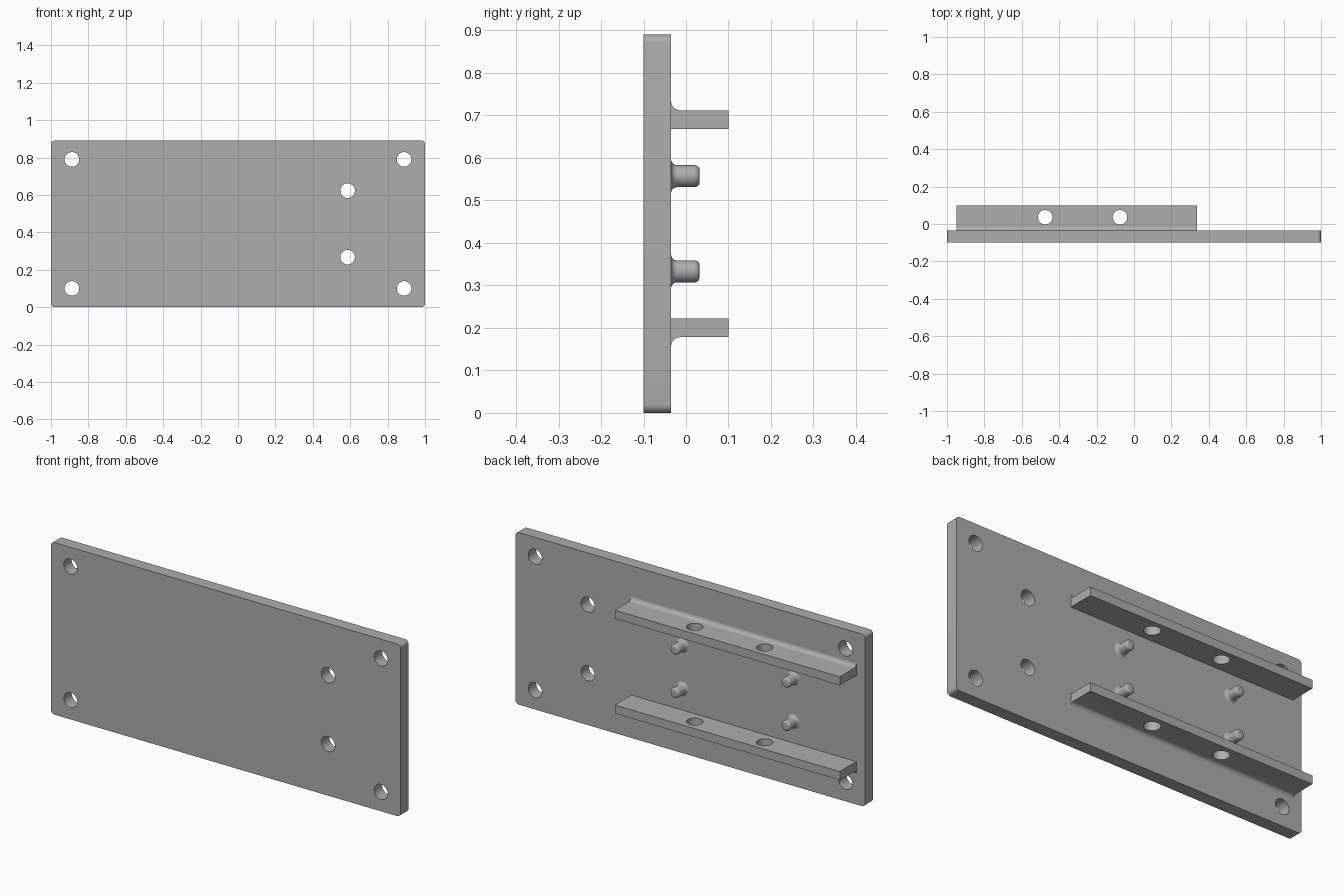
import bpy, bmesh
from math import pi, sin, cos
from mathutils import Matrix, Vector

cube = bpy.data.objects.get("Cube")
if cube:
    bpy.data.objects.remove(cube, do_unlink=True)

grey = bpy.data.materials.new("plain grey")
grey.use_nodes = True
GREY = (0.42, 0.42, 0.42, 1)
grey.diffuse_color = GREY
grey.node_tree.nodes["Principled BSDF"].inputs["Base Color"].default_value = GREY

FRONT, BACK, TIP = -0.1, -0.035, 0.1
HEIGHT = 0.89
HOLE = 0.039


def arc(cx, cy, r, start, end, steps=8):
    """Points along a circular arc, angles in quarter turns."""
    angles = [(start + (end - start) * i / steps) * pi / 2 for i in range(steps + 1)]
    return [(cx + r * cos(a), cy + r * sin(a)) for a in angles]


def finish(bm, name):
    bmesh.ops.recalc_face_normals(bm, faces=bm.faces)
    mesh = bpy.data.meshes.new(name)
    bm.to_mesh(mesh)
    bm.free()
    mesh.materials.append(grey)
    obj = bpy.data.objects.new(name, mesh)
    bpy.context.collection.objects.link(obj)
    return obj


def smooth(obj):
    bpy.ops.object.select_all(action='DESELECT')
    obj.select_set(True)
    bpy.context.view_layer.objects.active = obj
    bpy.ops.object.shade_smooth_by_angle(angle=pi / 6)


def prism(name, points, shift):
    """Closed outline pushed along a vector."""
    bm = bmesh.new()
    face = bm.faces.new([bm.verts.new(p) for p in points])
    new = bmesh.ops.extrude_face_region(bm, geom=[face], use_keep_orig=True)
    verts = [g for g in new["geom"] if isinstance(g, bmesh.types.BMVert)]
    bmesh.ops.translate(bm, verts=verts, vec=Vector(shift))
    return finish(bm, name)


def drill(obj, centres, turn):
    """Cut round holes through a part, then discard the cutter."""
    bm = bmesh.new()
    for c in centres:
        bmesh.ops.create_cone(bm, cap_ends=True, segments=40, radius1=HOLE, radius2=HOLE,
                              depth=0.2, matrix=Matrix.Translation(c) @ turn)
    cutter = finish(bm, "hole_cutter")
    cutter.hide_render = True
    mod = obj.modifiers.new("holes", 'BOOLEAN')
    mod.operation, mod.solver, mod.object = 'DIFFERENCE', 'EXACT', cutter
    bpy.context.view_layer.objects.active = obj
    bpy.ops.object.modifier_apply(modifier=mod.name)
    bpy.data.objects.remove(cutter, do_unlink=True)
    smooth(obj)


# Base plate with rounded corners and six through holes
r = 0.02
outline = (arc(1 - r, HEIGHT - r, r, 0, 1) + arc(r - 1, HEIGHT - r, r, 1, 2)
           + arc(r - 1, r, r, 2, 3) + arc(1 - r, r, r, 3, 4))
plate = prism("base_plate", [(x, FRONT, z) for x, z in outline], (0, BACK - FRONT, 0))
mid = HEIGHT / 2
spots = [(x, (FRONT + BACK) / 2, mid + s * dz)
         for x, dz in ((-0.888, 0.345), (0.888, 0.345), (0.586, 0.178)) for s in (-1, 1)]
drill(plate, spots, Matrix.Rotation(pi / 2, 4, 'X'))

# Two rails, each filleted on its outer side and drilled vertically
fillet = 0.021
inner, outer = 0.223, 0.267
section = [(BACK - 0.005, inner), (TIP, inner), (TIP, outer)]
section += arc(BACK + fillet, outer + fillet, fillet, 3, 2)
section += [(BACK - 0.005, outer + fillet)]
for name, side in (("upper_rail", 1), ("lower_rail", -1)):
    rail = prism(name, [(-0.95, y, mid + side * z) for y, z in section], (1.287, 0, 0))
    drill(rail, [(x, 0.036, mid + side * 0.245) for x in (-0.475, -0.075)], Matrix())

# Four pegs, turned from a profile with a flared foot and rounded tip
R, flare, tip, end = 0.026, 0.014, 0.012, 0.032
profile = [(R + flare, BACK - 0.003)]
profile += arc(R + flare, BACK + flare, flare, 3, 2)
profile += arc(R - tip, end - tip, tip, 0, 1) + [(0, end)]
for i, (x, side) in enumerate((x, s) for x in (-0.59, 0.045) for s in (-1, 1)):
    bm = bmesh.new()
    verts = [bm.verts.new((x + rad, y, mid + side * 0.112)) for rad, y in profile]
    edges = [bm.edges.new(pair) for pair in zip(verts, verts[1:])]
    bmesh.ops.spin(bm, geom=verts + edges, cent=(x, 0, mid + side * 0.112),
                   axis=(0, 1, 0), angle=2 * pi, steps=32)
    bmesh.ops.remove_doubles(bm, verts=bm.verts, dist=0.0001)
    smooth(finish(bm, f"peg_{i + 1}"))
